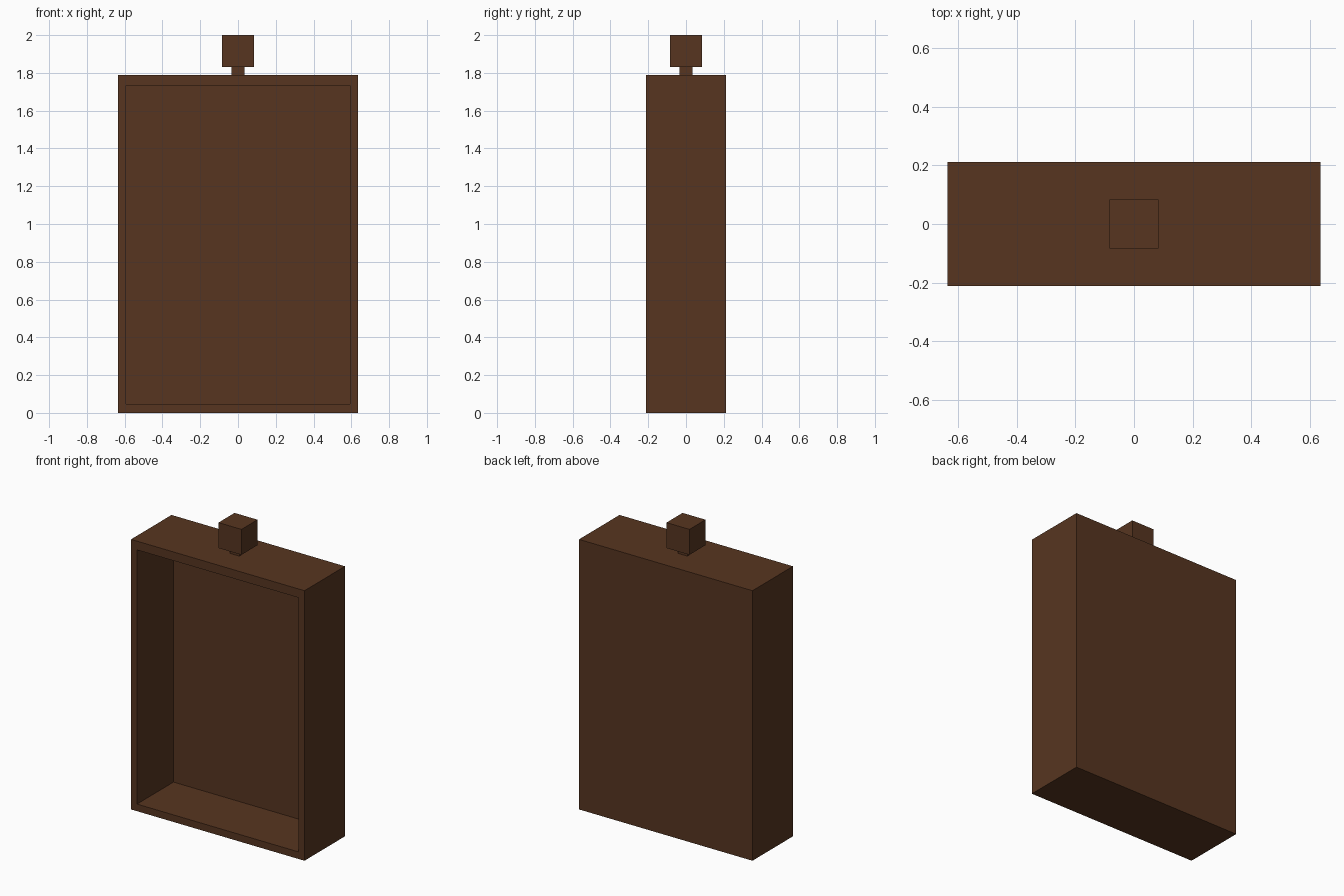
import bpy, bmesh
from mathutils import Vector

if "Cube" in bpy.data.objects:
    bpy.data.objects.remove(bpy.data.objects["Cube"])

wood = bpy.data.materials.new("dark_wood")
wood.diffuse_color = (0.095, 0.036, 0.0144, 1)
wood.use_nodes = True
wood.node_tree.nodes["Principled BSDF"].inputs["Base Color"].default_value = wood.diffuse_color


def box(bm, half_x, half_y, z0, z1):
    """Add an upright box centred on the z axis."""
    cube = bmesh.ops.create_cube(bm, size=1)
    bmesh.ops.scale(bm, vec=(2 * half_x, 2 * half_y, z1 - z0), verts=cube["verts"])
    bmesh.ops.translate(bm, vec=(0, 0, (z0 + z1) / 2), verts=cube["verts"])


def finish(bm, name):
    mesh = bpy.data.meshes.new(name)
    bmesh.ops.recalc_face_normals(bm, faces=bm.faces)
    bm.to_mesh(mesh)
    bm.free()
    mesh.materials.append(wood)
    obj = bpy.data.objects.new(name, mesh)
    bpy.context.collection.objects.link(obj)


# Case: box with a deep recess open to the front
bm = bmesh.new()
box(bm, 0.636, 0.212, 0, 1.79)
bm.normal_update()
front = min(bm.faces, key=lambda f: f.calc_center_median().y)
bmesh.ops.inset_individual(bm, faces=[front], thickness=0.04)
for v in front.verts:
    v.co.x = 0.592 if v.co.x > 0 else -0.592
    v.co.z = 1.732 if v.co.z > 0.9 else 0.047
recess = bmesh.ops.extrude_discrete_faces(bm, faces=[front])["faces"][0]
bmesh.ops.translate(bm, vec=Vector((0, 0.382, 0)), verts=recess.verts)
finish(bm, "case")

# Stem and square knob on top
for name, half, z0, z1 in (("knob_stem", 0.034, 1.79, 1.831), ("knob", 0.084, 1.831, 2.0)):
    bm = bmesh.new()
    box(bm, half, half, z0, z1)
    finish(bm, name)
